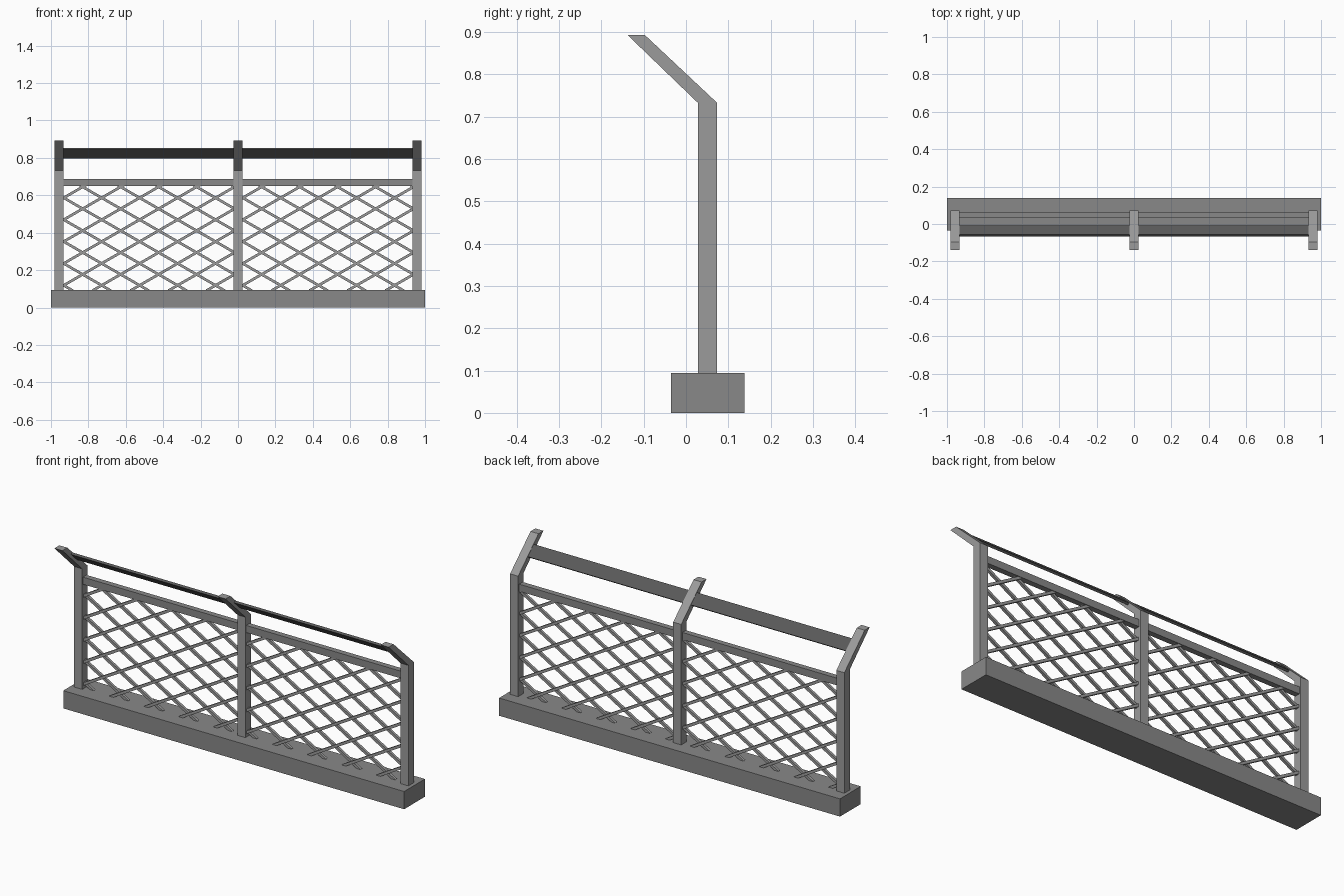
import bpy, bmesh, math
from mathutils import Vector

if "Cube" in bpy.data.objects:
    bpy.data.objects.remove(bpy.data.objects["Cube"])

def grey(name, v):
    mat = bpy.data.materials.new(name)
    mat.diffuse_color = (v, v, v, 1)
    mat.use_nodes = True
    mat.node_tree.nodes["Principled BSDF"].inputs["Base Color"].default_value = mat.diffuse_color
    return mat

CONCRETE, METAL, DARK = grey("concrete", 0.25), grey("metal", 0.33), grey("dark_board", 0.1)

def finish(bm, name, mat):
    bmesh.ops.recalc_face_normals(bm, faces=bm.faces)
    me = bpy.data.meshes.new(name)
    bm.to_mesh(me)
    bm.free()
    me.materials.append(mat)
    bpy.context.collection.objects.link(bpy.data.objects.new(name, me))

def prism(name, profile, x0, x1, mat):
    """Extrude a (y, z) profile along x."""
    bm = bmesh.new()
    face = bm.faces.new([bm.verts.new((x0, y, z)) for y, z in profile])
    out = bmesh.ops.extrude_face_region(bm, geom=[face])
    verts = [v for v in out["geom"] if isinstance(v, bmesh.types.BMVert)]
    bmesh.ops.translate(bm, verts=verts, vec=(x1 - x0, 0, 0))
    # extrusion drops the starting cap on a lone face; restore it if needed
    bmesh.ops.holes_fill(bm, edges=[e for e in bm.edges if e.is_boundary], sides=0)
    finish(bm, name, mat)

def rect(y0, y1, z0, z1):
    return [(y0, z0), (y1, z0), (y1, z1), (y0, z1)]

def clip(cx, cz, slope, x0, x1, z0, z1):
    """Part of the sloped line through (cx, cz) lying inside the panel."""
    xs = sorted((cx + (z - cz) / slope) for z in (z0, z1))
    a, b = max(x0, xs[0]), min(x1, xs[1])
    return [(x, cz + (x - cx) * slope) for x in (a, b)] if b - a > 0.01 else None

def add_rod(bm, p, q, y, r=0.007):
    """Square bar between two (x, z) points."""
    a, b = Vector((p[0], y, p[1])), Vector((q[0], y, q[1]))
    side = Vector((0, r, 0))
    up = (b - a).normalized().cross(Vector((0, 1, 0))) * r
    ends = [[bm.verts.new(c + s * side + t * up)
             for s, t in ((1, 1), (1, -1), (-1, -1), (-1, 1))] for c in (a, b)]
    for i in range(4):
        j = (i + 1) % 4
        bm.faces.new((ends[0][i], ends[0][j], ends[1][j], ends[1][i]))
    bm.faces.new(ends[0][::-1])
    bm.faces.new(ends[1])

# Plinth
prism("base", rect(-0.036, 0.138, 0, 0.094), -1, 1, CONCRETE)

# Posts with forward-leaning tops
post = [(0.028, 0.09), (0.0735, 0.09), (0.0735, 0.733),
        (-0.097, 0.893), (-0.138, 0.893), (0.028, 0.733)]
STEP = 0.957
for i in (-1, 0, 1):
    prism("post", post, i * STEP - 0.0235, i * STEP + 0.0235, METAL)

# Rails, slanted boards and lattice for each bay
board = [(-0.007, 0.806), (-0.057, 0.853), (-0.066, 0.845), (-0.016, 0.798)]
W, H = 0.203, 0.117
for c in (-STEP / 2, STEP / 2):
    x0, x1 = c - 0.46, c + 0.46
    prism("top_rail", rect(0.034, 0.064, 0.649, 0.687), x0, x1, CONCRETE)
    prism("slanted_board", board, x0, x1, DARK)
    bm = bmesh.new()
    for s, y in ((1, 0.046), (-1, 0.054)):
        for k in range(-9, 10):
            seg = clip(c - 0.352 + k * W, 0.645, s * H / W, x0, x1, 0.09, 0.66)
            if seg:
                add_rod(bm, seg[0], seg[1], y)
    finish(bm, "wire_lattice", METAL)
